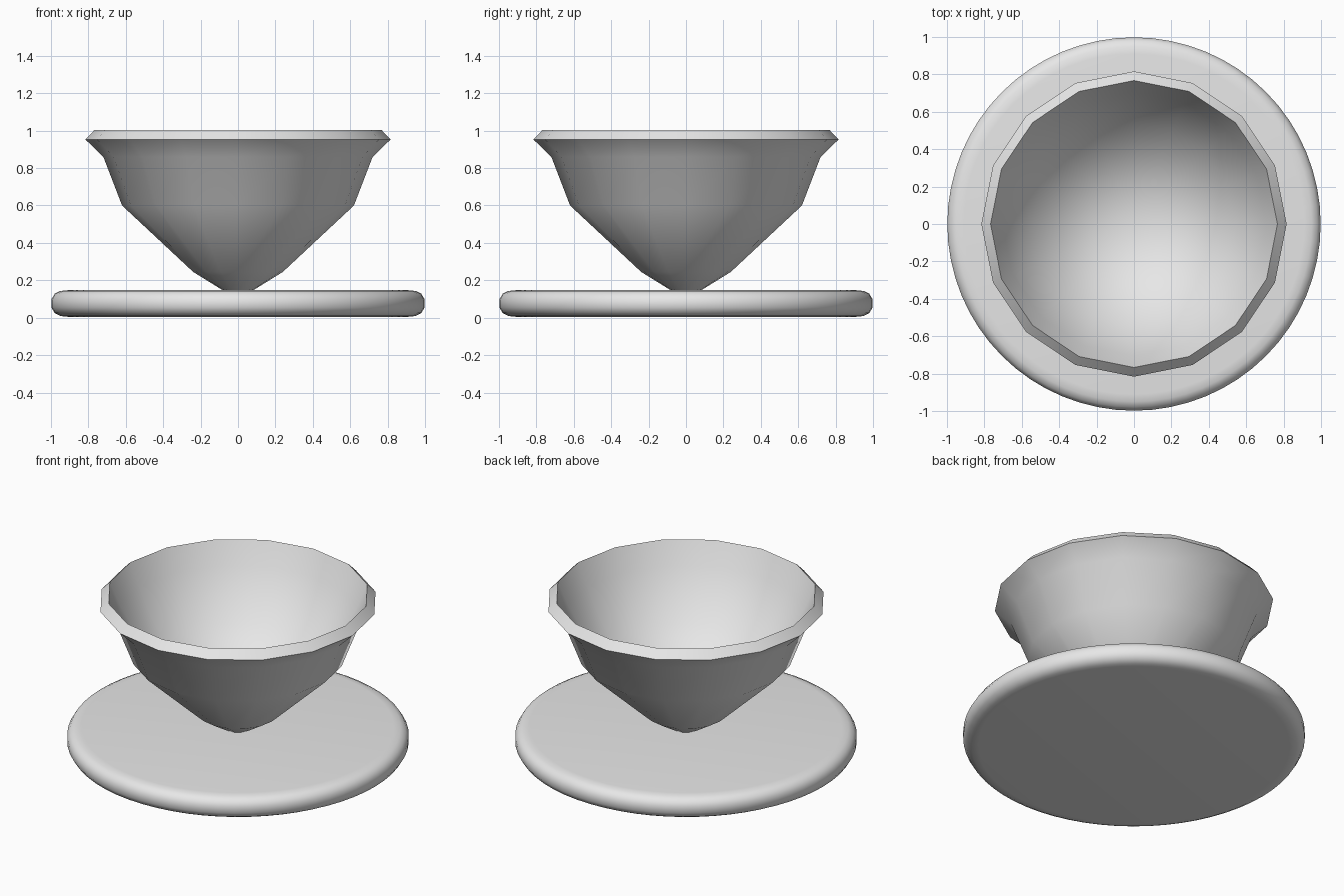
import bpy, bmesh, math

if "Cube" in bpy.data.objects:
    bpy.data.objects.remove(bpy.data.objects["Cube"])


def lathe(name, profile, segments, material, angle, closed=False):
    """Revolve an (r, z) profile around z; points with r = 0 become poles."""
    bm = bmesh.new()
    rings = []
    for r, z in profile:
        if r == 0:
            rings.append([bm.verts.new((0, 0, z))] * segments)
        else:
            rings.append([bm.verts.new((r * math.cos(2 * math.pi * i / segments),
                                        r * math.sin(2 * math.pi * i / segments), z))
                          for i in range(segments)])
    for a, b in zip(rings, rings[1:]):
        for i in range(segments):
            j = (i + 1) % segments
            corners = list(dict.fromkeys((a[i], a[j], b[j], b[i])))
            bm.faces.new(corners)
    # flat caps on open ends
    for ring, flip in ((rings[0], True), (rings[-1], False)):
        if ring[0] is not ring[1]:
            bm.faces.new(ring[::-1] if flip else ring)
    bmesh.ops.recalc_face_normals(bm, faces=bm.faces)
    mesh = bpy.data.meshes.new(name)
    bm.to_mesh(mesh)
    bm.free()
    mesh.materials.append(material)
    obj = bpy.data.objects.new(name, mesh)
    bpy.context.collection.objects.link(obj)
    bpy.ops.object.select_all(action='DESELECT')
    obj.select_set(True)
    bpy.context.view_layer.objects.active = obj
    bpy.ops.object.shade_smooth_by_angle(angle=math.radians(angle))
    return obj


grey = bpy.data.materials.new("plain grey")
grey.diffuse_color = (0.8, 0.8, 0.8, 1)
grey.use_nodes = True
grey.node_tree.nodes["Principled BSDF"].inputs["Base Color"].default_value = grey.diffuse_color

# Round saucer with a softly rounded rim
saucer_profile = [(0.91, 0.005), (0.95, 0.009), (0.98, 0.025), (0.998, 0.055),
                  (0.998, 0.098), (0.98, 0.128), (0.95, 0.143), (0.91, 0.147)]
lathe("saucer", saucer_profile, 64, grey, 40)

# Sixteen-sided bowl: outer wall, flared lip, then the inner wall down to a point
bowl_profile = [(0, 0.125), (0.09, 0.152), (0.24, 0.245), (0.62, 0.6),
                (0.72, 0.86), (0.816, 0.953), (0.767, 1.004),
                (0.705, 0.86), (0.54, 0.56), (0, 0.19)]
lathe("bowl", bowl_profile, 16, grey, 45)
